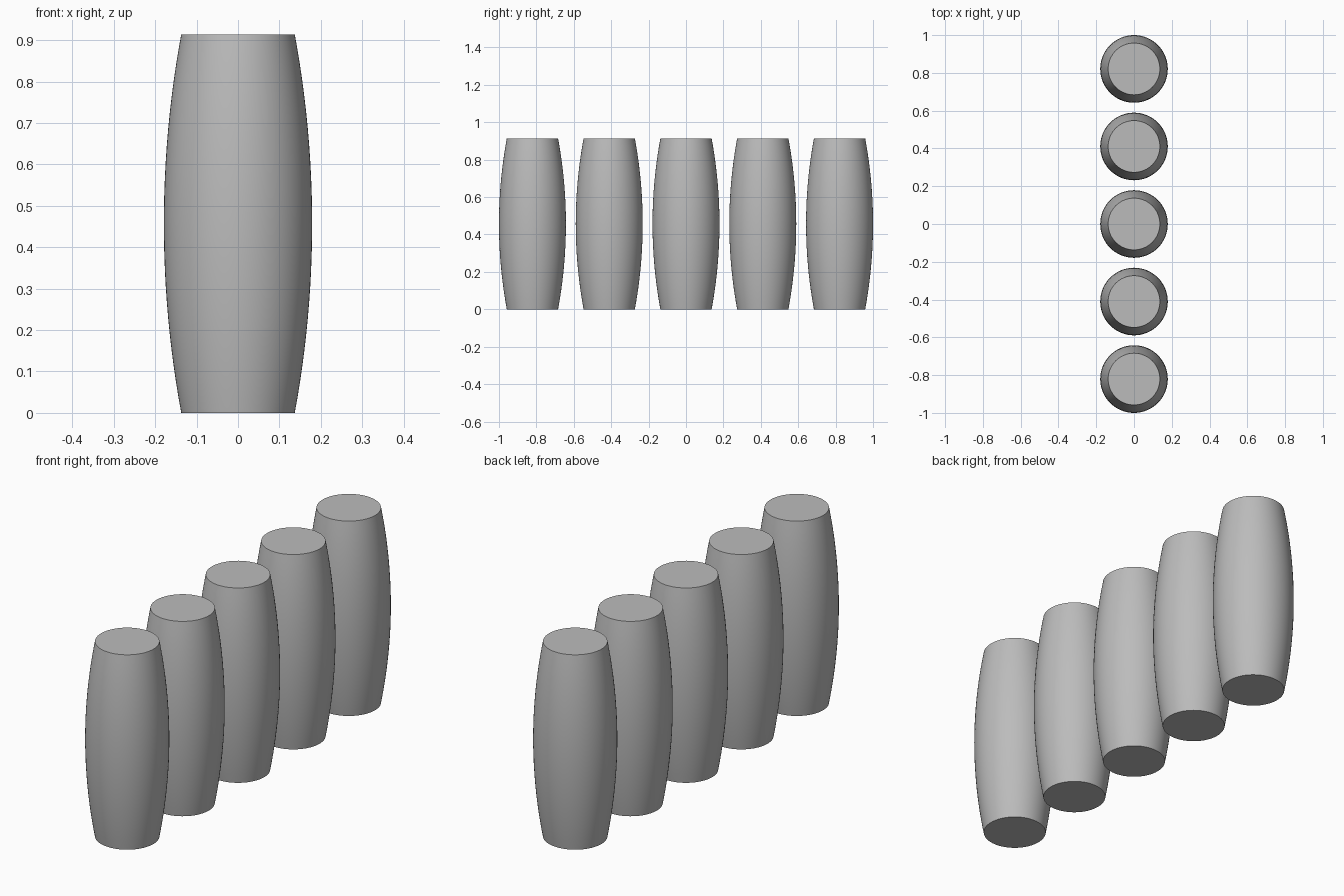
import bpy, bmesh, math

if "Cube" in bpy.data.objects:
    bpy.data.objects.remove(bpy.data.objects["Cube"])

HEIGHT, R_END, R_MID = 0.914, 0.137, 0.179
COUNT, SPACING = 5, 0.4105
SIDES, RINGS = 64, 24

grey = bpy.data.materials.new("mid grey")
grey.diffuse_color = (0.5, 0.5, 0.5, 1)
grey.use_nodes = True
grey.node_tree.nodes["Principled BSDF"].inputs["Base Color"].default_value = grey.diffuse_color

# Barrel profile: circular arc from end radius to middle radius
half = HEIGHT / 2
sag = R_MID - R_END
arc_r = (half ** 2 + sag ** 2) / (2 * sag)


def radius(z):
    return R_MID - arc_r + math.sqrt(arc_r ** 2 - (z - half) ** 2)


# One bulging post, closed by flat caps
bm = bmesh.new()
rings = []
for i in range(RINGS + 1):
    z = HEIGHT * i / RINGS
    r = radius(z)
    rings.append([bm.verts.new((r * math.cos(a), r * math.sin(a), z))
                  for a in (2 * math.pi * k / SIDES for k in range(SIDES))])
for low, high in zip(rings, rings[1:]):
    for k in range(SIDES):
        n = (k + 1) % SIDES
        bm.faces.new((low[k], low[n], high[n], high[k])).smooth = True
bm.faces.new(rings[-1])
bm.faces.new(rings[0][::-1])
for ring in (rings[0], rings[-1]):
    for k in range(SIDES):
        bm.edges.get((ring[k], ring[(k + 1) % SIDES])).smooth = False
mesh = bpy.data.meshes.new("barrel_post")
bm.to_mesh(mesh)
bm.free()
mesh.materials.append(grey)

# Row of posts along y
for i in range(COUNT):
    post = bpy.data.objects.new(f"barrel_post_{i + 1}", mesh)
    post.location.y = (i - (COUNT - 1) / 2) * SPACING
    bpy.context.collection.objects.link(post)
